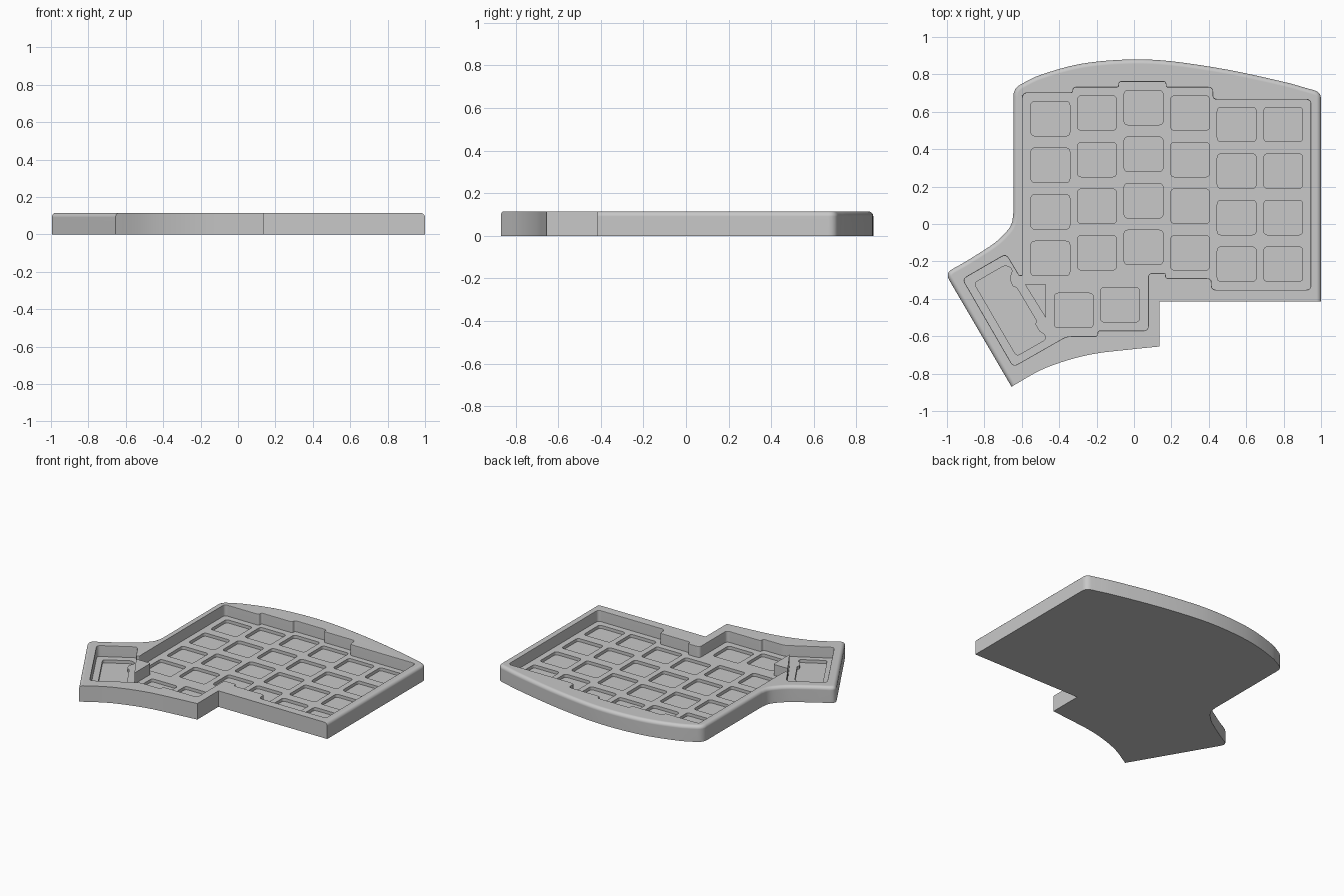
import bpy, bmesh, math
from mathutils import Vector

HEIGHT, FLOOR, KEY_FLOOR = 0.115, 0.036, 0.014

if "Cube" in bpy.data.objects:
    bpy.data.objects.remove(bpy.data.objects["Cube"])

grey = bpy.data.materials.new("plain grey")
grey.use_nodes = True
colour = (0.58, 0.58, 0.58, 1)
grey.diffuse_color = colour
grey.node_tree.nodes["Principled BSDF"].inputs["Base Color"].default_value = colour


def rounded(points, radius, steps=4):
    """Replace each corner of a polygon by a small arc."""
    pts = [Vector(p) for p in points]
    out = []
    for i, p in enumerate(pts):
        a, b = pts[i - 1] - p, pts[(i + 1) % len(pts)] - p
        r = min(radius, a.length * 0.45, b.length * 0.45)
        start, end = p + a.normalized() * r, p + b.normalized() * r
        for k in range(steps + 1):
            t = k / steps
            out.append(start * (1 - t) ** 2 + p * 2 * t * (1 - t) + end * t * t)
    return out


def spline(points, steps=4):
    """Smooth curve through the given points."""
    p = [Vector(q) for q in points]
    p = [p[0] * 2 - p[1]] + p + [p[-1] * 2 - p[-2]]
    out = []
    for i in range(1, len(p) - 2):
        a, b, c, d = p[i - 1:i + 3]
        for k in range(steps):
            t = k / steps
            out.append(0.5 * (2 * b + (c - a) * t + (2 * a - 5 * b + 4 * c - d) * t * t
                              + (3 * b - a - 3 * c + d) * t ** 3))
    return out + [p[-2]]


def prism(name, outlines, z0, z1):
    """Extrude one or more outlines from z0 up to z1, faces pointing outward."""
    bm = bmesh.new()
    for outline in outlines:
        area = sum(outline[i - 1].cross(outline[i]) for i in range(len(outline)))
        loop = outline if area > 0 else outline[::-1]
        low = [bm.verts.new((p.x, p.y, z0)) for p in loop]
        high = [bm.verts.new((p.x, p.y, z1)) for p in loop]
        bm.faces.new(low[::-1])
        bm.faces.new(high)
        for i in range(len(low)):
            bm.faces.new((low[i - 1], low[i], high[i], high[i - 1]))
    bm.normal_update()
    mesh = bpy.data.meshes.new(name)
    bm.to_mesh(mesh)
    bm.free()
    mesh.materials.append(grey)
    obj = bpy.data.objects.new(name, mesh)
    bpy.context.collection.objects.link(obj)
    return obj


def round_top(obj, outline, radius, segments):
    """Round the top edges that run along the outline."""
    def on_outline(co):
        return co.z > HEIGHT - 0.001 and any((co.xy - p).length < 0.0005 for p in outline)

    bm = bmesh.new()
    bm.from_mesh(obj.data)
    edges = [e for e in bm.edges if all(on_outline(v.co) for v in e.verts)
             and any(abs(f.normal.z) < 0.5 for f in e.link_faces)]
    bmesh.ops.bevel(bm, geom=edges, offset=radius, segments=segments,
                    profile=0.5, affect='EDGES', clamp_overlap=False)
    bm.to_mesh(obj.data)
    bm.free()


def activate(obj):
    bpy.ops.object.select_all(action='DESELECT')
    obj.select_set(True)
    bpy.context.view_layer.objects.active = obj


def cut(obj, cutter):
    cutter.hide_render = True
    mod = obj.modifiers.new("cut", 'BOOLEAN')
    mod.operation, mod.solver, mod.object = 'DIFFERENCE', 'EXACT', cutter
    activate(obj)
    bpy.ops.object.modifier_apply(modifier=mod.name)
    bpy.data.objects.remove(cutter)


def finish(obj):
    activate(obj)
    bpy.ops.object.shade_smooth_by_angle(angle=math.radians(32))
    mod = obj.modifiers.new("even shading", 'WEIGHTED_NORMAL')
    mod.keep_sharp = True


# Case body: rounded rim from the thumb side round the back to the right side
neck = spline([(-0.915, -0.21), (-0.85, -0.17), (-0.75, -0.105), (-0.69, -0.05),
               (-0.655, 0.0), (-0.645, 0.06)])
back = spline([(-0.56, 0.771), (-0.5, 0.797), (-0.35, 0.842), (-0.2, 0.868), (0, 0.88),
               (0.2, 0.87), (0.5, 0.825), (0.8, 0.76), (0.92, 0.727)])
thumb_corner = rounded([(-0.655, -0.87), (-1.01, -0.262), neck[0]], 0.042)[5:10]
left_corner = rounded([neck[-1], (-0.645, 0.725), back[0]], 0.042)[5:10]
right_corner = rounded([back[-1], (1, 0.705), (1, 0.5)], 0.042)[5:10]
rim = ([Vector((-0.655, -0.87))] + thumb_corner + neck + left_corner + back
       + right_corner + [Vector((1, -0.415))])
front = [Vector((0.135, -0.415))] + spline(
    [(0.135, -0.655), (-0.03, -0.672), (-0.2, -0.692), (-0.35, -0.727), (-0.5, -0.782),
     (-0.655, -0.87)])[:-1]
case = prism("case", [rim + front], 0, HEIGHT)
round_top(case, rim, 0.024, 5)

# Stepped pocket that holds the keys
pocket = rounded([
    (-0.595, 0.7), (-0.325, 0.7), (-0.325, 0.73), (-0.08, 0.73), (-0.08, 0.76),
    (0.17, 0.76), (0.17, 0.73), (0.42, 0.73), (0.42, 0.665), (0.945, 0.665),
    (0.945, -0.352), (0.415, -0.352), (0.415, -0.29), (0.17, -0.29), (0.17, -0.262),
    (0.075, -0.262), (0.075, -0.57), (-0.195, -0.57), (-0.195, -0.6), (-0.36, -0.6),
    (-0.645, -0.762), (-0.915, -0.295), (-0.685, -0.162), (-0.615, -0.278),
    (-0.595, -0.278)], 0.025)
cut(case, prism("pocket_cutter", [pocket], FLOOR, 0.2))


# Key recesses in staggered columns, plus the thumb keys
def key(x, y, w=0.104, h=0.092):
    return rounded([(x - w, y - h), (x + w, y - h), (x + w, y + h), (x - w, y + h)], 0.022)


column_tops = [0.563, 0.593, 0.622, 0.593, 0.532, 0.532]
keys = [key(-0.447 + 0.249 * c, top - 0.249 * row)
        for c, top in enumerate(column_tops) for row in range(4)]
keys += [key(-0.322, -0.462), key(-0.075, -0.432)]
keys.append(rounded([
    (-0.855, -0.316), (-0.688, -0.22), (-0.648, -0.24), (-0.666, -0.295), (-0.645, -0.338),
    (-0.628, -0.338), (-0.52, -0.52), (-0.528, -0.535), (-0.505, -0.575), (-0.478, -0.59),
    (-0.472, -0.617), (-0.628, -0.706)], 0.02))
cut(case, prism("key_cutter", keys, KEY_FLOOR, 0.2))
round_top(case, pocket, 0.005, 2)
finish(case)

# Wedge pillar between the thumb keys
wedge = rounded([(-0.585, -0.32), (-0.47, -0.32), (-0.47, -0.505)], 0.012)
pillar = prism("thumb_pillar", [wedge], FLOOR - 0.01, HEIGHT)
finish(pillar)
